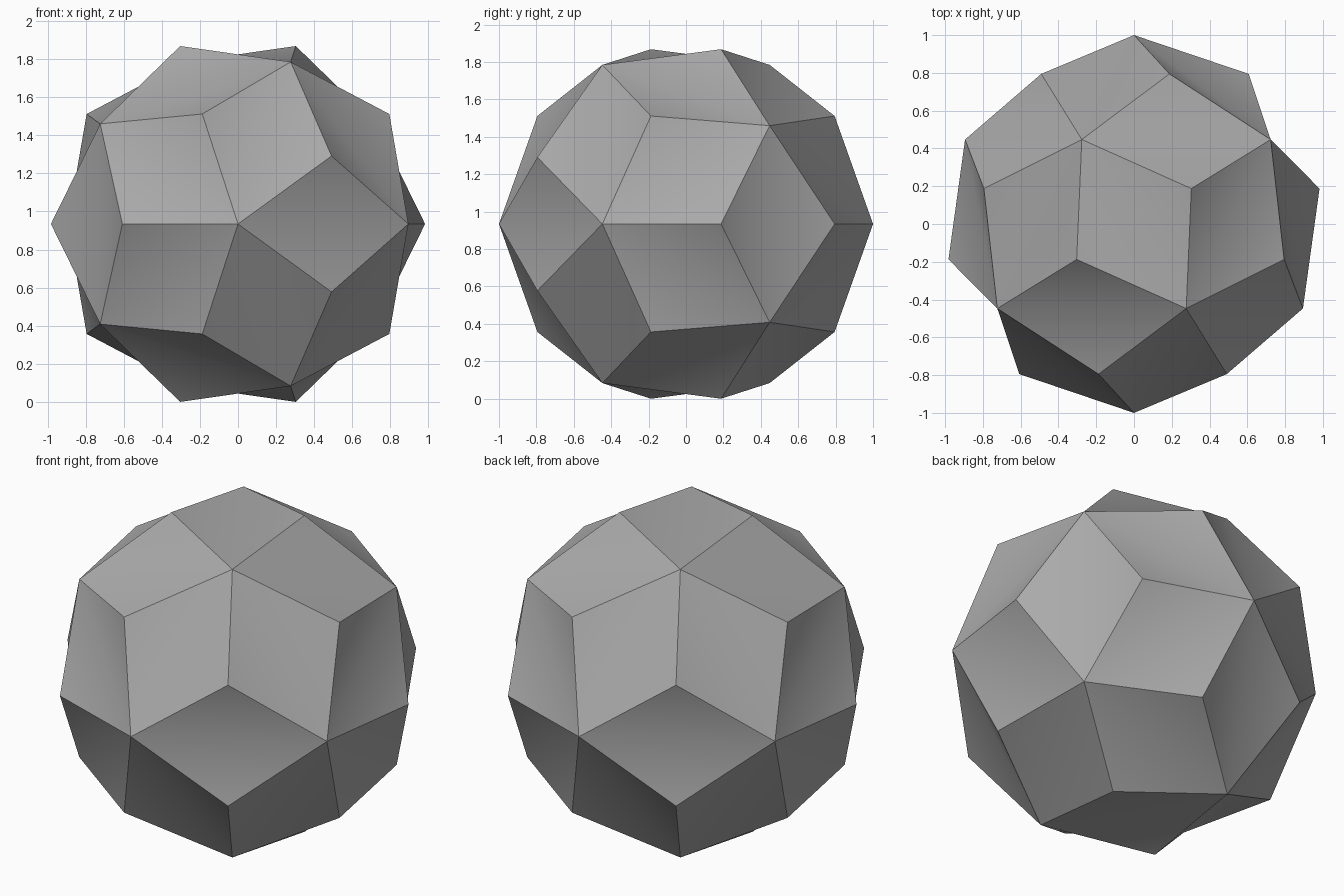
import bpy, bmesh, math
from mathutils import Matrix

cube = bpy.data.objects.get("Cube")
if cube:
    bpy.data.objects.remove(cube, do_unlink=True)

# Plain grey material
grey = bpy.data.materials.new("grey")
grey.use_nodes = True
colour = (0.4, 0.4, 0.4, 1)
grey.diffuse_color = colour
grey.node_tree.nodes["Principled BSDF"].inputs["Base Color"].default_value = colour

# Icosahedron with a raised point on every face, all corners on one sphere
bm = bmesh.new()
bmesh.ops.create_icosphere(bm, subdivisions=1, radius=1)
for v in bmesh.ops.poke(bm, faces=bm.faces[:])["verts"]:
    v.co.normalize()

# Lay the pole along the y axis and stand the solid on the ground
bm.transform(Matrix.Rotation(math.radians(90), 4, "X"))
lowest = min(v.co.z for v in bm.verts)
bm.transform(Matrix.Translation((0, 0, -lowest)))

mesh = bpy.data.meshes.new("faceted_ball")
bm.to_mesh(mesh)
bm.free()
mesh.materials.append(grey)
ball = bpy.data.objects.new("faceted_ball", mesh)
bpy.context.collection.objects.link(ball)

# Blend the shallow valleys into thirty saddle panels, keeping the ridges sharp
bpy.context.view_layer.objects.active = ball
ball.select_set(True)
bpy.ops.object.shade_smooth_by_angle(angle=math.radians(30))
